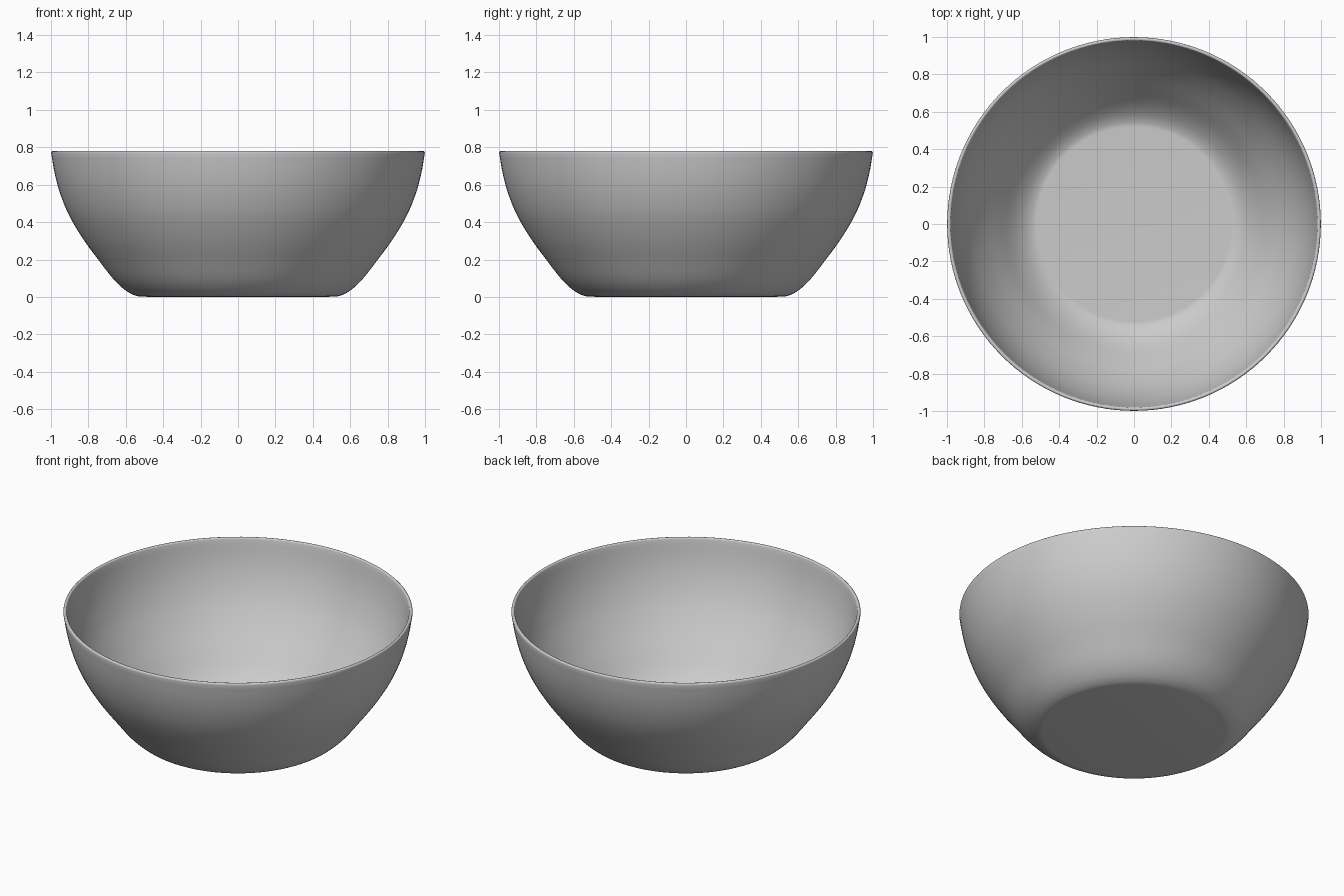
import bpy, bmesh, math
from mathutils import Vector

if "Cube" in bpy.data.objects:
    bpy.data.objects.remove(bpy.data.objects["Cube"])

WALL = 0.02
SEGMENTS = 128

# Outer profile (radius, height) from the foot to the rim
KEYS = [(0.50, 0.002), (0.545, 0.006), (0.60, 0.034), (0.665, 0.094), (0.74, 0.19),
        (0.825, 0.305), (0.90, 0.43), (0.95, 0.55), (0.98, 0.66), (0.999, 0.77)]


def smooth_path(keys, steps=4):
    """Catmull-Rom curve through the key points."""
    p = [Vector(k) for k in keys]
    p = [2 * p[0] - p[1]] + p + [2 * p[-1] - p[-2]]
    out = []
    for i in range(1, len(p) - 2):
        a, b, c, d = p[i - 1:i + 3]
        for s in range(steps):
            t = s / steps
            out.append(0.5 * (2 * b + (c - a) * t + (2 * a - 5 * b + 4 * c - d) * t * t
                              + (3 * b - a - 3 * c + d) * t ** 3))
    return out + [p[-2]]


def inset(path, dist):
    """Offset the profile towards the inside of the bowl."""
    out = []
    for i, p in enumerate(path):
        t = (path[min(i + 1, len(path) - 1)] - path[max(i - 1, 0)]).normalized()
        out.append(p + Vector((-t.y, t.x)) * dist)
    return out


outer = smooth_path(KEYS)
inner = inset(outer, WALL)
rim_mid = (outer[-1] + inner[-1]) / 2

# Rounded rim joining both walls
rim = []
for i in range(1, 6):
    a = math.pi * i / 6
    rim.append(rim_mid + Vector((math.cos(a) * WALL / 2, math.sin(a) * WALL / 2)))

profile = ([Vector((0, 0)), Vector((0.48, 0))] + outer + rim
           + inner[::-1] + [Vector((0, WALL))])

# Bowl: profile turned around the z axis
bm = bmesh.new()
verts = [bm.verts.new((p.x, 0, p.y)) for p in profile]
edges = [bm.edges.new(pair) for pair in zip(verts, verts[1:])]
bmesh.ops.spin(bm, geom=verts + edges, cent=(0, 0, 0), axis=(0, 0, 1),
               angle=2 * math.pi, steps=SEGMENTS, use_merge=True)
bmesh.ops.remove_doubles(bm, verts=bm.verts, dist=0.0001)
bmesh.ops.recalc_face_normals(bm, faces=bm.faces)
mesh = bpy.data.meshes.new("bowl")
bm.to_mesh(mesh)
bm.free()

bowl = bpy.data.objects.new("bowl", mesh)
bpy.context.collection.objects.link(bowl)
bpy.context.view_layer.objects.active = bowl
bowl.select_set(True)
bpy.ops.object.shade_smooth_by_angle(angle=math.radians(50))
